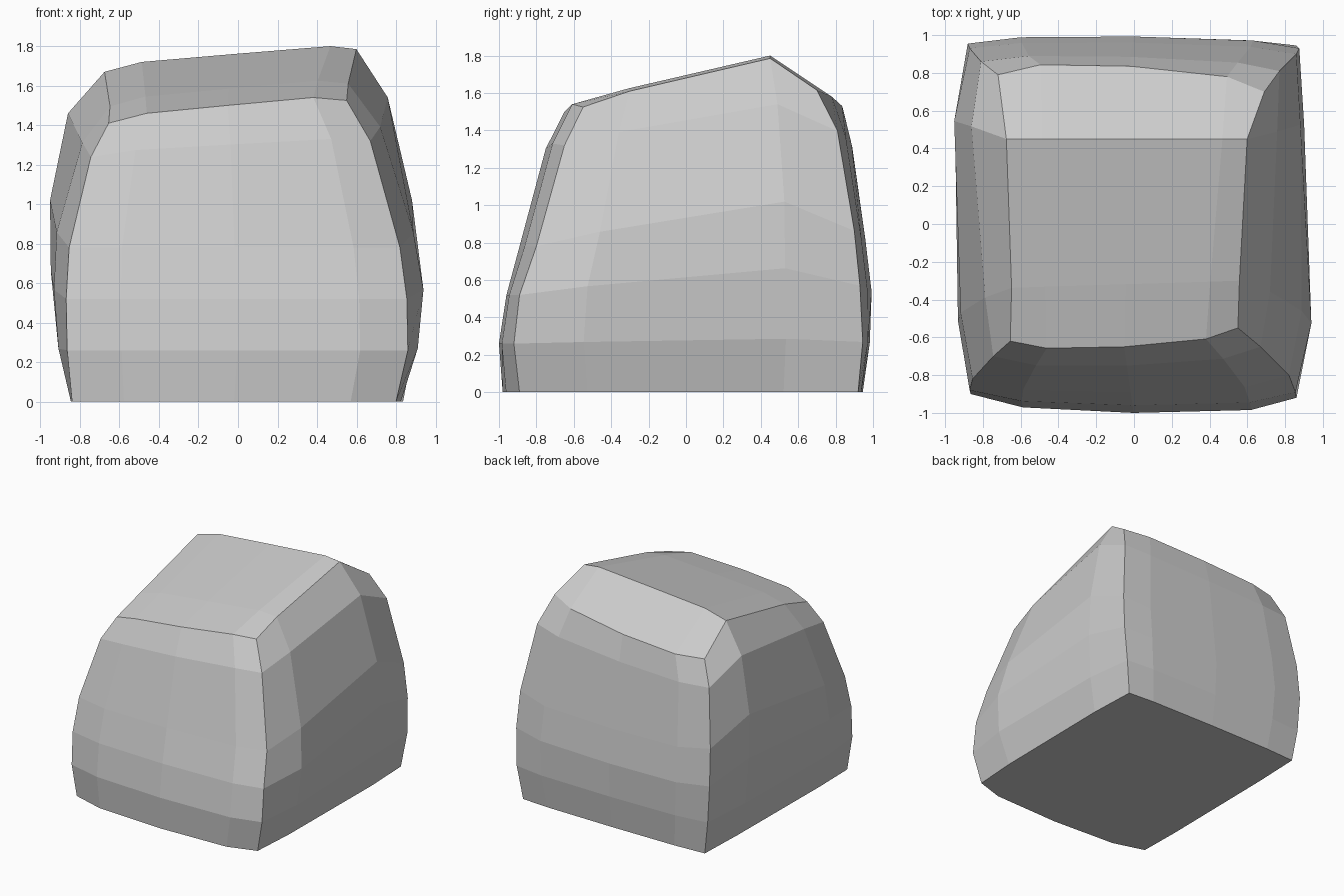
import bpy, bmesh
from mathutils import Vector

if "Cube" in bpy.data.objects:
    bpy.data.objects.remove(bpy.data.objects["Cube"])

# Six levels from the ground to the upper rim
Z = [0, .26, .52, .78, 1.33, 1.54]
LIFT = [0, .1, .55, .92, .85, 1]      # how far the roof slope reaches down
LEAN = [0, 0, 0, 0, .7, 1]            # how far the sideways tilt reaches down

# Corner profiles (x, y) per level
FL = [(-.84, -.87), (-.865, -.9), (-.87, -.88), (-.855, -.82), (-.745, -.7), (-.655, -.62)]
FR = [(.80, -.89), (.86, -.92), (.855, -.89), (.82, -.8), (.67, -.65), (.55, -.55)]
BR = [(.82, .92), (.86, .945), (.875, .93), (.86, .9), (.77, .81), (.69, .7)]
BL = [(-.82, .93), (-.86, .95), (-.88, .955), (-.87, .93), (-.81, .86), (-.72, .79)]

# Outward bulge of each side per level
FRONT = [.10, .09, .075, .08, .075, .065]
BACK = [.02, .035, .05, .045, .05, .09]
RIGHT = {1: [.02, .05, .08, .06, .03, -.02], 2: [.02, .03, .03, .03, .01, -.06]}
LEFT = {1: [.01, .045, .06, .06, .03, -.02], 2: [.01, .05, .07, .085, .065, -.03]}

U = [0, .16, .5, .86, 1]              # columns across x
V = [0, .2, .78, 1]                   # columns along y
CURVE = [0, .75, 1, .75, 0]
TILT = [-.13, -.08, -.04, 0, -.015]
ROW_LIFT = [[0] * 5, [.085] * 5, [.26] * 5, [.09, .04, .03, .04, .09]]


def point(i, j, k):
    """Point of the outer ring at grid place i, j on level k."""
    front = Vector(FL[k]).lerp(Vector(FR[k]), U[i])
    back = Vector(BL[k]).lerp(Vector(BR[k]), U[i])
    p = front.lerp(back, V[j])
    if j == 0:
        p.y -= FRONT[k] * CURVE[i]
    elif j == 3:
        p.y += BACK[k] * CURVE[i]
    elif i == 4:
        p.x += RIGHT[j][k]
    elif i == 0:
        p.x -= LEFT[j][k]
    if k == 5 and j == 2:
        p.y = .45                     # straight ridge
    z = Z[k] + ROW_LIFT[j][i] * LIFT[k] + TILT[i] * LEAN[k]
    return (p.x, p.y, z)


ring = ([(i, 0) for i in range(5)] + [(4, 1), (4, 2)]
        + [(i, 3) for i in range(4, -1, -1)] + [(0, 2), (0, 1)])
n = len(ring)
bm = bmesh.new()

# Side walls and base
levels = [[bm.verts.new(point(i, j, k)) for i, j in ring] for k in range(6)]
for lo, hi in zip(levels, levels[1:]):
    for a in range(n):
        b = (a + 1) % n
        bm.faces.new((lo[a], lo[b], hi[b], hi[a]))
bm.faces.new(levels[0][::-1])

# Faceted roof with a cross ridge
top = dict(zip(ring, levels[-1]))
for i in (1, 2, 3):
    for j in (1, 2):
        top[i, j] = bm.verts.new(point(i, j, 5))
for i in range(4):
    for j in range(3):
        bm.faces.new((top[i, j], top[i + 1, j], top[i + 1, j + 1], top[i, j + 1]))

bmesh.ops.recalc_face_normals(bm, faces=bm.faces)
mesh = bpy.data.meshes.new("boulder")
bm.to_mesh(mesh)
bm.free()
bpy.context.collection.objects.link(bpy.data.objects.new("boulder", mesh))
